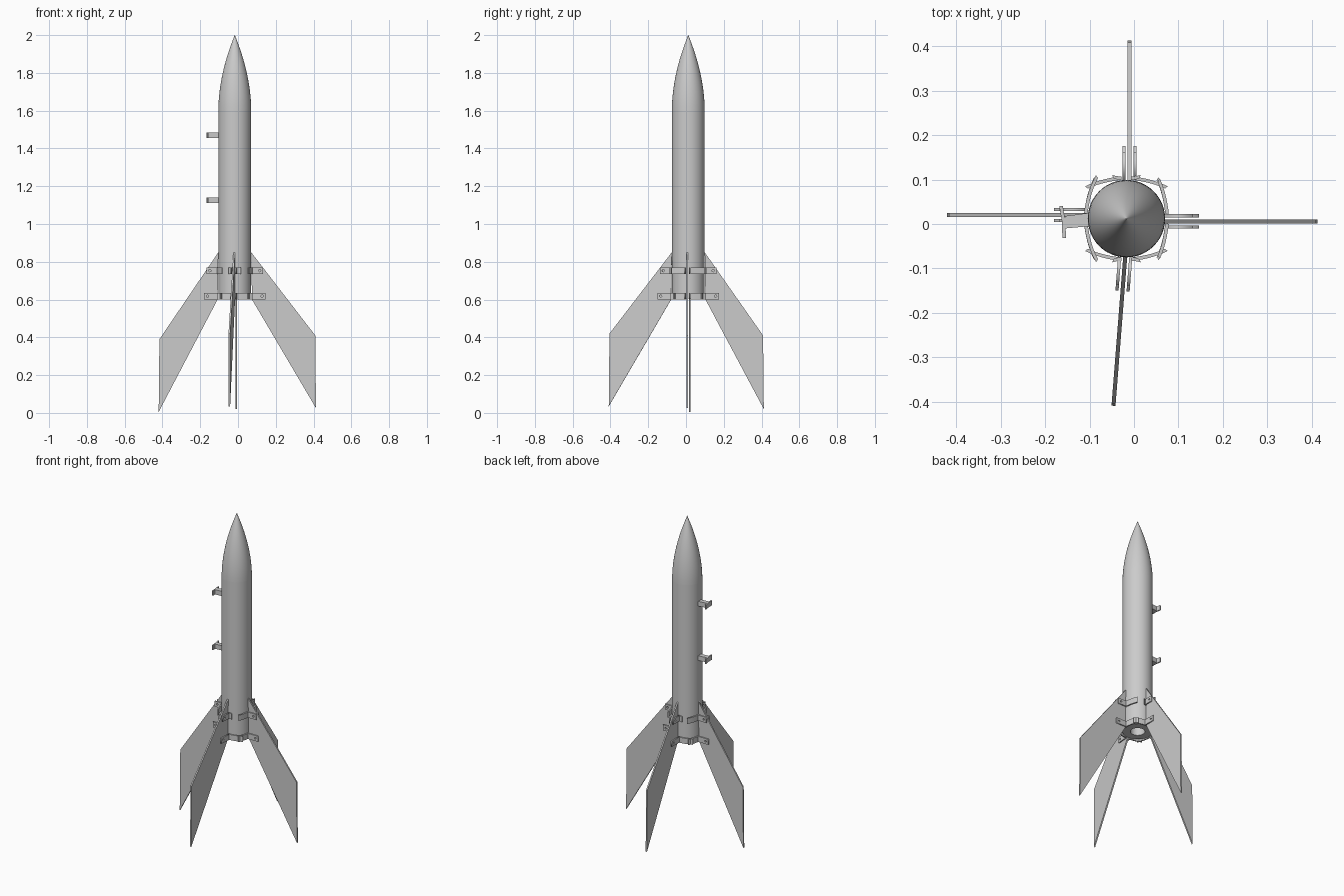
import bpy
import math
from mathutils import Matrix, Vector

cube = bpy.data.objects.get("Cube")
if cube:
    bpy.data.objects.remove(cube, do_unlink=True)

AXIS = Matrix.Translation((-0.017, 0.012, 0))  # centre line of the body
R = 0.087

grey = bpy.data.materials.new("plain grey")
grey.use_nodes = True
grey.diffuse_color = (0.6, 0.6, 0.6, 1)
grey.node_tree.nodes["Principled BSDF"].inputs["Base Color"].default_value = (0.6, 0.6, 0.6, 1)


def make(name, verts, faces, matrix=AXIS, smooth=False):
    mesh = bpy.data.meshes.new(name)
    mesh.from_pydata(verts, [], faces)
    mesh.materials.append(grey)
    obj = bpy.data.objects.new(name, mesh)
    bpy.context.collection.objects.link(obj)
    obj.matrix_world = matrix
    if smooth:
        bpy.ops.object.select_all(action='DESELECT')
        obj.select_set(True)
        bpy.context.view_layer.objects.active = obj
        bpy.ops.object.shade_smooth_by_angle(angle=math.radians(35))
    return obj


def lathe(name, profile, n=48):
    verts, faces = [], []
    for r, z in profile:
        for i in range(n):
            a = math.tau * i / n
            verts.append((r * math.cos(a), r * math.sin(a), z))
    for k in range(len(profile) - 1):
        for i in range(n):
            j = (i + 1) % n
            faces.append((k * n + i, k * n + j, (k + 1) * n + j, (k + 1) * n + i))
    faces.append(tuple(reversed(range(n))))
    faces.append(tuple(range((len(profile) - 1) * n, len(profile) * n)))
    return make(name, verts, faces, smooth=True)


def prism(name, bottom, offset, matrix=AXIS, smooth=False):
    """Sweep a closed outline along an offset."""
    n = len(bottom)
    base = [Vector(p) for p in bottom]
    verts = base + [p + Vector(offset) for p in base]
    faces = [(i, (i + 1) % n, (i + 1) % n + n, i + n) for i in range(n)]
    faces += [tuple(reversed(range(n))), tuple(range(n, 2 * n))]
    return make(name, verts, faces, matrix, smooth)


# Body tube with a recessed motor opening, then the pointed nose
nose = [(max(R * (1 - (i / 16) ** 1.9), 0.0008), 1.6 + 0.4 * i / 16) for i in range(17)]
lathe("body", [(0.042, 0.72), (0.042, 0.605), (R, 0.605), (R, 1.6)])
lathe("nose_cone", nose)


def ear(name, length, z, side, matrix):
    """Drilled clamp plate standing out beside a fin."""
    curve = bpy.data.curves.new(name, 'CURVE')
    curve.dimensions = '2D'
    curve.fill_mode = 'BOTH'
    curve.extrude = 0.0035
    corners = [(R, z), (length, z), (length, z + 0.035), (R, z + 0.035)]
    hole = [(length - 0.018 + 0.006 * math.cos(math.tau * i / 12),
             z + 0.018 + 0.006 * math.sin(math.tau * i / 12)) for i in range(12)]
    for outline in (corners, hole):
        spline = curve.splines.new('POLY')
        spline.points.add(len(outline) - 1)
        for point, co in zip(spline.points, outline):
            point.co = (*co, 0, 1)
        spline.use_cyclic_u = True
    curve.materials.append(grey)
    obj = bpy.data.objects.new(name, curve)
    bpy.context.collection.objects.link(obj)
    obj.matrix_world = matrix @ Matrix.Translation((0, side * 0.0125, 0)) @ Matrix.Rotation(math.pi / 2, 4, 'X')


def foot(name, z, side, sweep, matrix):
    """Curved strap from the ear around the body, lifting off at its end."""
    inner, outer = [], []
    for i in range(9):
        t = i / 8
        a = side * math.radians(7 + (sweep - 7) * t)
        r = R + 0.001 + 0.022 * t * t * sweep / 52
        d = Vector((math.cos(a), math.sin(a), 0))
        inner.append(d * r + Vector((0, 0, z)))
        outer.append(d * (r + 0.008) + Vector((0, 0, z)))
    prism(name, inner + outer[::-1], (0, 0, 0.035), matrix, True)


# Fins: direction, sideways shift, lean, shoulder height, tip height, reach, upper strap sweep
fins = [("left", 0, -0.006, 0, 0.41, 0.025, 0.43, 50),
        ("back", 90, -0.007, 0, 0.41, 0.02, 0.4, 18),
        ("right", 180, -0.008, 0, 0.39, 0.005, 0.403, 55),
        ("front", 270, 0.004, -4.5, 0.42, 0.035, 0.422, 18)]
for name, angle, shift, lean, shoulder, tip, reach, sweep in fins:
    turn = AXIS @ Matrix.Rotation(math.radians(angle), 4, 'Z')
    matrix = turn @ Matrix.Translation((0, shift, 0)) @ Matrix.Rotation(math.radians(lean), 4, 'Z')
    outline = [(R, -0.0045, 0.85), (reach - 0.004, -0.0045, shoulder),
               (reach, -0.0045, tip), (R + 0.004, -0.0045, 0.6)]
    prism(name + "_fin", outline, (0, 0.009, 0), matrix)
    for level, z, length, wrap in (("upper", 0.735, 0.15, sweep), ("lower", 0.6, 0.163, 52)):
        for side in (-1, 1):
            label = f"{name}_{level}_clamp"
            ear(label + "_ear", length, z, side, matrix)
            foot(label + "_strap", z, side, wrap, turn)

# Launch lugs on the right side: a stem with a slightly slanted end flange
for name, z in (("upper", 1.455), ("lower", 1.11)):
    stem = [(-0.1, 0.025, z), (-0.155, 0.018, z), (-0.155, -0.01, z), (-0.1, -0.005, z)]
    prism(name + "_lug_stem", stem, (0, 0, 0.03), Matrix())
    flange = [(-0.168, 0.04, z), (-0.16, 0.04, z), (-0.154, 0.005, z), (-0.153, -0.032, z),
              (-0.161, -0.032, z), (-0.162, 0.005, z)]
    prism(name + "_lug_flange", flange, (0, 0, 0.03), Matrix())
